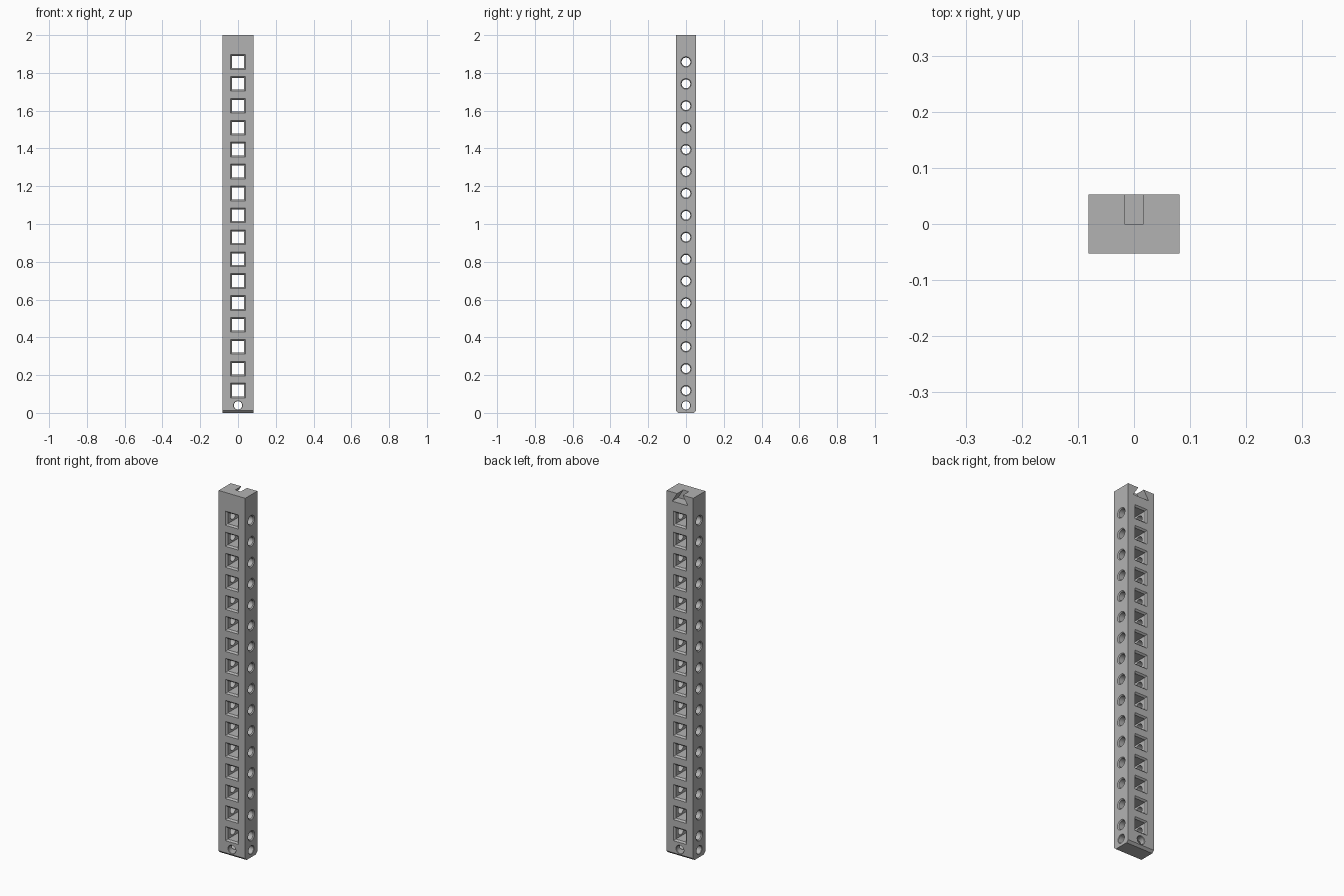
import bpy, bmesh, math

if "Cube" in bpy.data.objects:
    bpy.data.objects.remove(bpy.data.objects["Cube"])

HW, HD, H = 0.081, 0.0525, 2.0
PITCH, FIRST, COUNT = 0.116, 0.118, 16

grey = bpy.data.materials.new("plain grey")
grey.use_nodes = True
colour = (0.45, 0.45, 0.45, 1)
grey.diffuse_color = colour
grey.node_tree.nodes["Principled BSDF"].inputs["Base Color"].default_value = colour


def loft(bm, rings):
    """Closed solid through a list of equal-length rings."""
    rows = [[bm.verts.new(p) for p in ring] for ring in rings]
    n = len(rows[0])
    for a, b in zip(rows, rows[1:]):
        for i in range(n):
            bm.faces.new((a[i], a[(i + 1) % n], b[(i + 1) % n], b[i]))
    bm.faces.new(rows[0])
    bm.faces.new(rows[-1])


def hole(bm, axis, z, radius, half, chamfer, sides, turn=0.0):
    """Through hole along x or y with a chamfered mouth at both ends."""
    over = 0.01
    stations = [(-half - over, radius + chamfer + over), (-half + chamfer, radius),
                (half - chamfer, radius), (half + over, radius + chamfer + over)]
    rings = []
    for t, r in stations:
        ring = []
        for i in range(sides):
            a = turn + math.tau * i / sides
            u, v = r * math.cos(a), r * math.sin(a)
            if sides == 4:
                u, v = u * math.sqrt(2), v * math.sqrt(2)
            ring.append((t, u, z + v) if axis == "x" else (u, t, z + v))
        rings.append(ring)
    loft(bm, rings)


def make_object(name, bm):
    bmesh.ops.recalc_face_normals(bm, faces=bm.faces)
    mesh = bpy.data.meshes.new(name)
    bm.to_mesh(mesh)
    bm.free()
    obj = bpy.data.objects.new(name, mesh)
    bpy.context.collection.objects.link(obj)
    mesh.materials.append(grey)
    return obj


# Beam body: side profile with the lower front and back edges cut off
bm = bmesh.new()
c = 0.012
profile = [(-HD, c), (-HD + c, 0), (HD - c, 0), (HD, c), (HD, H), (-HD, H)]
loft(bm, [[(x, y, z) for y, z in profile] for x in (-HW, HW)])
beam = make_object("beam", bm)

levels = [FIRST + PITCH * i for i in range(COUNT)]
cutters = []

# Square windows front to back, with the round pin hole at the foot
bm = bmesh.new()
for z in levels:
    hole(bm, "y", z, 0.031, HD, 0.008, 4, math.pi / 4)
hole(bm, "y", 0.04, 0.022, HD, 0.002, 32)
cutters.append(make_object("front_hole_cutter", bm))

# Round holes side to side
bm = bmesh.new()
for z in levels:
    hole(bm, "x", z, 0.023, HW, 0.005, 32)
hole(bm, "x", 0.04, 0.022, HW, 0.002, 32)
cutters.append(make_object("side_hole_cutter", bm))

# Dovetail slot in the back half of the top
bm = bmesh.new()
slot = [(-0.048, H - 0.05), (0.048, H - 0.05), (0.017, H), (0.017, H + 0.02),
        (-0.017, H + 0.02), (-0.017, H)]
loft(bm, [[(x, y, z) for x, z in slot] for y in (0, HD + 0.02)])
cutters.append(make_object("dovetail_cutter", bm))

for cutter in cutters:
    cutter.hide_render = True
    mod = beam.modifiers.new(cutter.name, "BOOLEAN")
    mod.operation = "DIFFERENCE"
    mod.solver = "EXACT"
    mod.object = cutter

# Bake the cuts, then drop the cutters
bpy.context.view_layer.update()
cut = bpy.data.meshes.new_from_object(beam.evaluated_get(bpy.context.evaluated_depsgraph_get()))
beam.modifiers.clear()
beam.data = cut
for cutter in cutters:
    bpy.data.objects.remove(cutter)

bpy.ops.object.select_all(action="DESELECT")
beam.select_set(True)
bpy.context.view_layer.objects.active = beam
bpy.ops.object.shade_smooth_by_angle(angle=math.radians(30))
